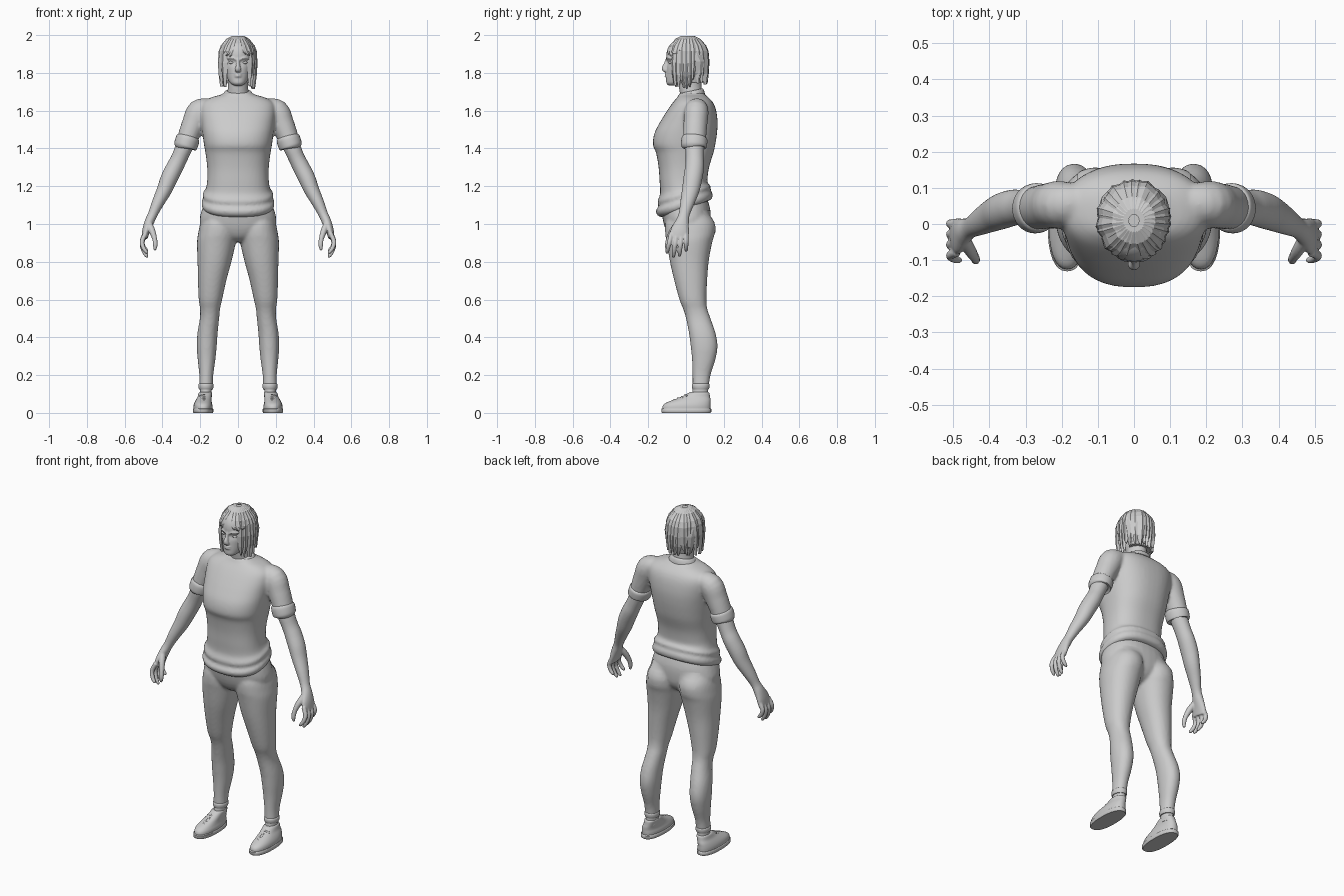
import bpy, bmesh, math, random
from mathutils import Vector

random.seed(4)


def smooth_rows(rows, sub):
    """Catmull-Rom interpolation of section rows."""
    out = []
    for i in range(len(rows) - 1):
        p0, p1, p2, p3 = (rows[max(i - 1, 0)], rows[i], rows[i + 1], rows[min(i + 2, len(rows) - 1)])
        for k in range(sub):
            t = k / sub
            out.append([0.5 * (2 * b + (c - a) * t + (2 * a - 5 * b + 4 * c - d) * t * t
                               + (3 * b - a - 3 * c + d) * t ** 3)
                        for a, b, c, d in zip(p0, p1, p2, p3)])
    return out + [list(rows[-1])]


def loft(bm, rows, flat=False, n=32, power=2.0, sub=4):
    """Closed loft through rows of (x, y, z, side radius, depth radius, dip)."""
    rows = smooth_rows([tuple(r) + (0,) * (6 - len(r)) for r in rows], sub)
    rings = []
    for i, (x, y, z, rx, ry, dip) in enumerate(rows):
        a, b = rows[max(i - 1, 0)], rows[min(i + 1, len(rows) - 1)]
        t = Vector((0, 0, 1)) if flat else (Vector(b[:3]) - Vector(a[:3])).normalized()
        ref = Vector((0, 1, 0))
        v = (ref - t * ref.dot(t)).normalized()
        u = v.cross(t)
        ring = []
        for k in range(n):
            ang = 2 * math.pi * k / n
            c, s = [math.copysign(abs(q) ** (2 / power), q) for q in (math.cos(ang), math.sin(ang))]
            ring.append(bm.verts.new(Vector((x, y, z + dip * s)) + u * rx * c + v * ry * s))
        rings.append(ring)
    for r, q in zip(rings, rings[1:]):
        for k in range(n):
            bm.faces.new((r[k], r[(k + 1) % n], q[(k + 1) % n], q[k]))
    bm.faces.new(rings[0][::-1])
    bm.faces.new(rings[-1])


def stack(bm, rows, **kw):
    """Horizontal sections given as (z, x min, x max, y front, y back, dip)."""
    loft(bm, [((r[1] + r[2]) / 2, (r[3] + r[4]) / 2, r[0], (r[2] - r[1]) / 2, (r[4] - r[3]) / 2,
               r[5] if len(r) > 5 else 0) for r in rows], flat=True, **kw)


def finish(bm, name, mirror=False, voxel=0, relax=3, smooth=True):
    bmesh.ops.recalc_face_normals(bm, faces=bm.faces)
    me = bpy.data.meshes.new(name)
    bm.to_mesh(me)
    bm.free()
    for p in me.polygons:
        p.use_smooth = smooth
    if smooth:
        me.set_sharp_from_angle(angle=math.radians(45))
    ob = bpy.data.objects.new(name, me)
    bpy.context.collection.objects.link(ob)
    if mirror:
        m = ob.modifiers.new("mirror", 'MIRROR')
        m.use_mirror_merge = False
    if voxel:
        m = ob.modifiers.new("blend", 'REMESH')
        m.mode, m.voxel_size, m.use_smooth_shade = 'VOXEL', voxel, True
        m = ob.modifiers.new("relax", 'SMOOTH')
        m.factor, m.iterations = 0.5, relax
    return ob


def sym(rows):
    return [(r[0], -r[1], r[1]) + tuple(r[2:]) for r in rows]


# Shirt: torso with rolled hem, plus sleeves, blended together
bm = bmesh.new()
stack(bm, sym([(1.08, .172, -.13, .125, .045), (1.09, .188, -.15, .138, .045), (1.115, .193, -.16, .141, .045),
               (1.137, .183, -.145, .13, .043), (1.16, .187, -.151, .132, .04), (1.185, .171, -.137, .12, .025),
               (1.23, .163, -.14, .113), (1.3, .163, -.145, .122), (1.375, .172, -.158, .145),
               (1.42, .18, -.175, .155), (1.48, .188, -.167, .164), (1.54, .195, -.137, .167),
               (1.6, .2, -.1, .16), (1.64, .19, -.072, .145), (1.667, .15, -.05, .122),
               (1.685, .09, -.037, .1), (1.695, .075, -.035, .095)]), power=2.4, n=48)
sleeve = [(.13, .06, 1.63, .035, .045), (.2, .055, 1.598, .066, .064), (.235, .05, 1.53, .062, .063),
          (.262, .046, 1.465, .056, .061), (.274, .043, 1.425, .054, .06)]
for s in (1, -1):
    loft(bm, [(s * r[0],) + r[1:] for r in sleeve])
finish(bm, "shirt", voxel=.009)

# Sleeve cuffs and collar band
bm = bmesh.new()
loft(bm, [(.262, .046, 1.462, .055, .06), (.265, .045, 1.452, .062, .068), (.274, .043, 1.425, .063, .069),
          (.28, .042, 1.408, .06, .066), (.281, .042, 1.404, .05, .055)], sub=3)
finish(bm, "sleeve_cuff", mirror=True)
bm = bmesh.new()
stack(bm, sym([(1.675, .085, -.036, .1, .012), (1.687, .08, -.038, .098, .012), (1.702, .07, -.034, .092, .012),
               (1.705, .06, -.028, .085, .012)]), sub=3)
finish(bm, "collar")

# Trousers: pelvis and two legs
bm = bmesh.new()
stack(bm, sym([(.905, .03, -.05, .05), (.93, .1, -.085, .095), (.97, .185, -.108, .122), (1.02, .203, -.122, .13),
               (1.08, .19, -.13, .128), (1.14, .168, -.115, .11)]), power=2.3)
leg = [(1.07, .03, .17, -.08, .1), (1.01, .01, .198, -.108, .148), (.95, .006, .211, -.11, .152),
       (.9, .012, .217, -.102, .138), (.8, .035, .214, -.085, .12), (.7, .062, .212, -.062, .112),
       (.6, .084, .208, -.035, .108), (.55, .095, .201, -.015, .113), (.5, .1, .202, 0, .13),
       (.42, .108, .215, .016, .157), (.35, .113, .218, .025, .167), (.28, .12, .213, .032, .155),
       (.2, .131, .205, .035, .13), (.135, .133, .206, .035, .12)]
stack(bm, leg, power=2.15)
stack(bm, [(r[0], -r[2], -r[1], r[3], r[4]) for r in leg], power=2.15)
trousers = finish(bm, "trousers", voxel=.009)

# Trouser cuffs
bm = bmesh.new()
stack(bm, [(.155, .134, .205, .035, .122), (.15, .13, .209, .031, .125), (.135, .13, .209, .031, .124),
           (.125, .133, .206, .035, .12)], sub=2)
finish(bm, "trouser_cuff", mirror=True)

# Back pockets wrapped onto the trousers
bm = bmesh.new()
top = [bm.verts.new((x, .3, 1.07)) for x in (.05, .085, .12, .155)]
mid = [bm.verts.new((x, .3, .99)) for x in (.05, .085, .12, .155)]
low = [bm.verts.new((x, .3, z)) for x, z in ((.065, .965), (.088, .95), (.117, .95), (.14, .965))]
for a, b in ((top, mid), (mid, low)):
    for k in range(3):
        bm.faces.new((a[k], b[k], b[k + 1], a[k + 1]))
bmesh.ops.subdivide_edges(bm, edges=bm.edges, cuts=3, use_grid_fill=True)
pocket = finish(bm, "back_pocket", mirror=True)
m = pocket.modifiers.new("wrap", 'SHRINKWRAP')
m.target, m.wrap_method, m.offset = trousers, 'PROJECT', .003
m.use_project_y, m.use_negative_direction, m.use_positive_direction = True, True, False
m.wrap_mode = 'ABOVE_SURFACE'

# Arms with hands
bm = bmesh.new()
loft(bm, [(.235, .05, 1.53, .045, .05), (.28, .045, 1.42, .046, .05), (.31, .046, 1.35, .043, .048),
          (.335, .045, 1.3, .045, .05), (.365, .036, 1.24, .045, .05), (.39, .025, 1.18, .04, .046),
          (.425, .006, 1.11, .032, .037), (.452, -.01, 1.05, .025, .029), (.47, -.02, 1.01, .025, .036),
          (.486, -.032, .965, .021, .049), (.495, -.038, .925, .016, .05)])
for y, dy, tip in ((-.078, -.022, .842), (-.051, -.015, .822), (-.024, -.01, .826), (.001, 0, .853)):
    h = .95 - tip
    loft(bm, [(.49, y, .95, .013, .013), (.508, y + dy * .4, .95 - h * .4, .0125, .0125),
              (.5, y + dy * .8, .95 - h * .72, .0115, .0115), (.484, y + dy, tip + .008, .009, .009),
              (.481, y + dy, tip, .004, .004)], n=12)
loft(bm, [(.472, -.035, 1.01, .015, .018), (.455, -.07, .965, .017, .018), (.441, -.092, .92, .013, .014),
          (.438, -.1, .885, .012, .012), (.441, -.1, .86, .006, .006)], n=12)
finish(bm, "arm", mirror=True, voxel=.0045, relax=2)

# Head and neck with brow, nose, lips and chin
bm = bmesh.new()
stack(bm, sym([(1.733, .022, -.092, -.04), (1.745, .04, -.104, -.01), (1.77, .056, -.105, .04),
               (1.8, .066, -.104, .07), (1.83, .073, -.102, .085), (1.855, .076, -.096, .092),
               (1.88, .079, -.104, .097), (1.92, .078, -.1, .1), (1.955, .065, -.08, .085),
               (1.98, .035, -.045, .05)]), power=2.1)
loft(bm, [(0, .035, 1.65, .068, .066), (0, .028, 1.69, .058, .06), (0, .022, 1.73, .053, .06),
          (0, .02, 1.79, .053, .06)], flat=True)
loft(bm, [(0, -.097, 1.875, .009, .01), (0, -.105, 1.85, .009, .011), (0, -.113, 1.828, .014, .015),
          (0, -.112, 1.815, .018, .012), (0, -.1, 1.808, .012, .006)], n=16)
for z, w, d in ((1.793, .021, .0075), (1.782, .019, .0085)):
    loft(bm, [(-w - .004, -.096, z - .001, .002, .002), (-w * .4, -.104, z, d * .6, d),
              (w * .4, -.104, z, d * .6, d), (w + .004, -.096, z - .001, .002, .002)], n=10)
for s in (1, -1):
    loft(bm, [(s * .012, -.1, 1.872, .005, .006), (s * .035, -.093, 1.88, .006, .008),
              (s * .058, -.074, 1.876, .005, .006)], n=10)
finish(bm, "head", voxel=.0045, relax=3)

# Eyes
bm = bmesh.new()
bmesh.ops.create_uvsphere(bm, u_segments=16, v_segments=10, radius=.013)
bmesh.ops.scale(bm, vec=(1.25, 1, .62), verts=bm.verts)
bmesh.ops.translate(bm, vec=(.034, -.08, 1.855), verts=bm.verts)
finish(bm, "eye", mirror=True)

# Hair: faceted cap with overlapping locks
bm = bmesh.new()
stack(bm, sym([(1.75, .07, .01, .092), (1.8, .088, 0, .108), (1.86, .096, -.01, .114), (1.895, .097, -.06, .115),
               (1.92, .094, -.095, .111), (1.95, .08, -.082, .098), (1.975, .055, -.055, .07),
               (1.99, .025, -.02, .035)]), n=16, sub=1)
finish(bm, "hair_cap", smooth=False)


def lock(bm, a, z_end, sway, grow):
    levels = [1.996, 1.98, 1.945] + [1.915 + (z_end - 1.915) * k / 3 for k in range(4)]
    widths = [.01, .026, .03, .03, .027, .02, .003]
    rows = []
    for i, (z, w) in enumerate(zip(levels, widths)):
        ang = a + sway * i / 6
        s = math.sqrt(1 - ((z - 1.88) / .12) ** 2) if z > 1.88 else 1 - .13 * ((1.88 - z) / .16) ** 2
        s *= grow
        out = Vector((math.sin(ang), -math.cos(ang), 0))
        side = Vector((math.cos(ang), math.sin(ang), 0))
        p = Vector((.1 * s * out.x, .01 + .11 * s * out.y, z))
        rows.append([bm.verts.new(q) for q in (p - side * w - out * .006, p + out * .006,
                                               p + side * w - out * .006, p - out * .012)])
    for r, q in zip(rows, rows[1:]):
        for k in range(4):
            bm.faces.new((r[k], r[(k + 1) % 4], q[(k + 1) % 4], q[k]))
    bm.faces.new(rows[0][::-1])
    bm.faces.new(rows[-1])


bm = bmesh.new()
for i in range(28):
    a = -math.pi + 2 * math.pi * (i + .5) / 28
    j = random.uniform(-.012, .012)
    if abs(a) < .75:
        lock(bm, a, 1.888 + j, math.copysign(.3, a), 1)
    else:
        lock(bm, a, (1.725 if abs(a) < 1.9 else 1.75) + j, random.uniform(-.12, .12), random.uniform(.96, 1.03))
finish(bm, "hair_locks", smooth=False)

# Ankles, shoes, soles and laces
bm = bmesh.new()
stack(bm, [(.16, .138, .2, .04, .115), (.08, .14, .202, .03, .118)], sub=1)
finish(bm, "ankle", mirror=True)
bm = bmesh.new()
stack(bm, [(.01, .135, .235, -.125, .128), (.035, .134, .236, -.124, .13), (.052, .138, .232, -.108, .13),
           (.068, .14, .224, -.07, .13), (.085, .139, .214, -.025, .127), (.105, .138, .208, .012, .124),
           (.11, .143, .203, .02, .118)], power=2.3, sub=3)
finish(bm, "shoe", mirror=True)
bm = bmesh.new()
stack(bm, [(0, .134, .236, -.127, .13), (.004, .131, .239, -.131, .134), (.02, .131, .239, -.131, .134),
           (.024, .135, .236, -.126, .13)], power=2.4, sub=1)
finish(bm, "sole", mirror=True)
bm = bmesh.new()
for y, z in ((-.062, .07), (-.042, .078), (-.022, .086), (-.002, .097)):
    loft(bm, [(.158, y + .008, z - .007, .004, .005), (.18, y, z, .004, .006),
              (.205, y + .008, z - .008, .004, .005)], n=8, sub=3)
finish(bm, "laces", mirror=True)
